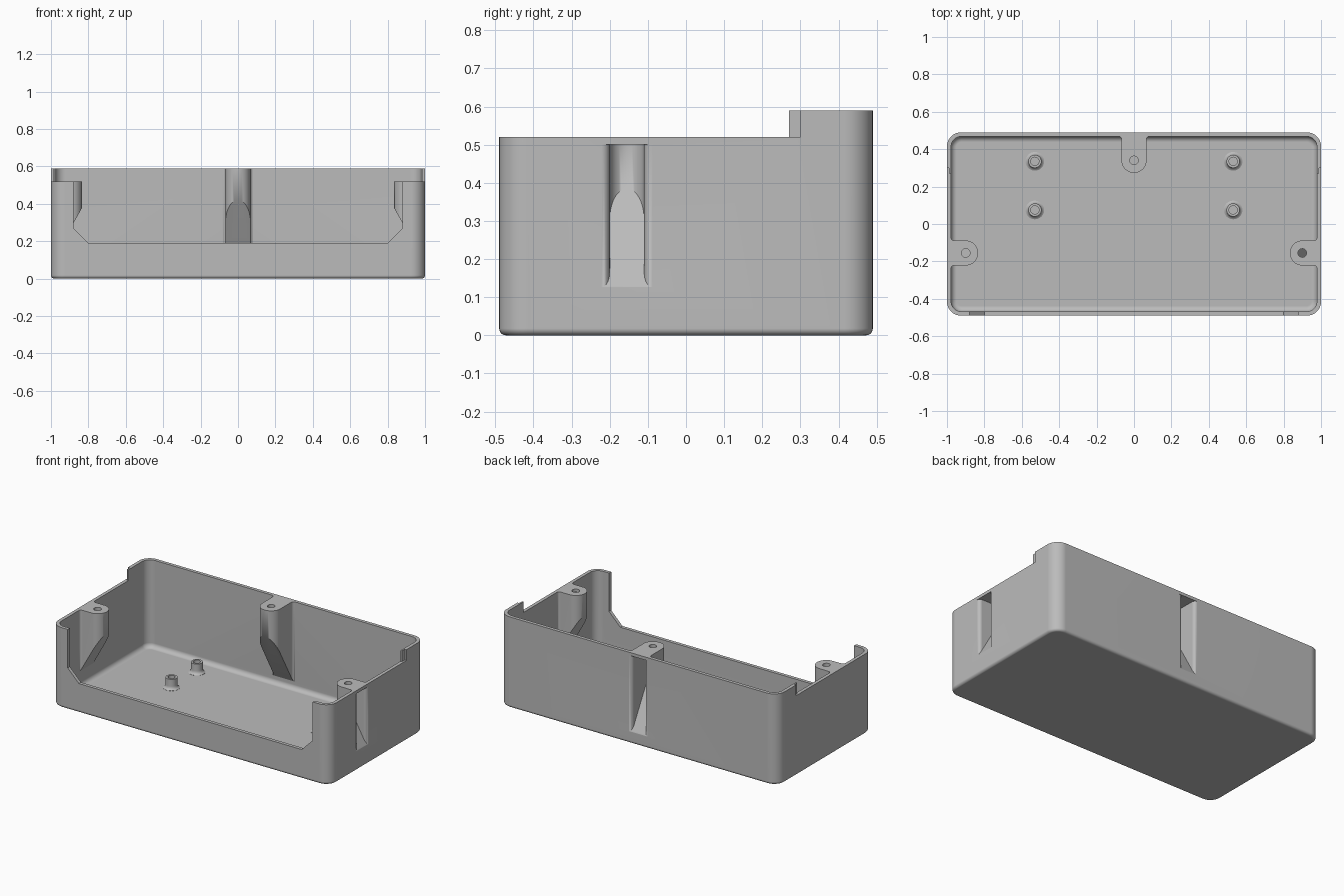
import bpy
import bmesh
from math import sin, cos, pi
from mathutils import Matrix, Vector

cube = bpy.data.objects.get("Cube")
if cube:
    bpy.data.objects.remove(cube, do_unlink=True)

# Main sizes
HX, HY, TOP, RIM = 1.0, 0.49, 0.59, 0.52
WALL, FLOOR, SLOPE = 0.022, 0.022, 0.56

grey = bpy.data.materials.new("plastic_grey")
grey.use_nodes = True
grey.diffuse_color = (0.5, 0.5, 0.5, 1)
grey.node_tree.nodes["Principled BSDF"].inputs["Base Color"].default_value = (0.5, 0.5, 0.5, 1)


def finish(name, bm):
    bmesh.ops.recalc_face_normals(bm, faces=bm.faces)
    mesh = bpy.data.meshes.new(name)
    bm.to_mesh(mesh)
    bm.free()
    mesh.materials.append(grey)
    obj = bpy.data.objects.new(name, mesh)
    bpy.context.collection.objects.link(obj)
    return obj


def loft(rings):
    """Closed solid through rings that have equal point counts."""
    bm = bmesh.new()
    rows = [[bm.verts.new(p) for p in ring] for ring in rings]
    n = len(rows[0])
    for a, b in zip(rows, rows[1:]):
        for i in range(n):
            j = (i + 1) % n
            bm.faces.new((a[i], a[j], b[j], b[i]))
    bm.faces.new(rows[0][::-1])
    bm.faces.new(rows[-1])
    return bm


def prism(plan, z0, z1):
    return loft([[(x, y, z) for x, y in plan] for z in (z0, z1)])


def rounded_rect(hx, hy, r, z, steps=10):
    pts = []
    for k, (sx, sy) in enumerate(((1, 1), (-1, 1), (-1, -1), (1, -1))):
        for i in range(steps + 1):
            a = (k + i / steps) * pi / 2
            pts.append((sx * (hx - r) + r * cos(a), sy * (hy - r) + r * sin(a), z))
    return pts


def tub(hx, hy, r, fillet, z0, z1, steps=6):
    """Rounded box with a filleted bottom edge."""
    rings = []
    for i in range(steps + 1):
        a = i / steps * pi / 2
        inset = fillet * (1 - sin(a))
        rings.append(rounded_rect(hx - inset, hy - inset, r - inset, z0 + fillet * (1 - cos(a))))
    rings.append(rounded_rect(hx, hy, r, z1))
    return loft(rings)


def box(x0, x1, y0, y1, z0, z1):
    return prism([(x0, y0), (x1, y0), (x1, y1), (x0, y1)], z0, z1)


def tongue(r, wall, flare, end, top, tip_z):
    """U-shaped column that flares at the wall and slopes away underneath."""
    side = [(end, r + flare)]
    for i in range(6):
        a = i / 5 * pi / 2
        side.append((wall - flare * sin(a), r + flare * (1 - cos(a))))
    side = side[:1] + [(wall - flare + flare * sin(i / 5 * pi / 2),
                        r + flare * (1 - cos(i / 5 * pi / 2))) for i in range(5, -1, -1)]
    nose = [(-r * sin(a), r * cos(a)) for a in (i * pi / 20 for i in range(1, 20))]
    plan = side + nose + [(u, -v) for u, v in reversed(side)]
    bm = prism(plan, -0.2, top)
    bmesh.ops.bisect_plane(bm, geom=bm.verts[:] + bm.edges[:] + bm.faces[:],
                           plane_co=Vector((-r, 0, tip_z)),
                           plane_no=Vector((1 / SLOPE, 0, 1)), clear_inner=True)
    bmesh.ops.holes_fill(bm, edges=[e for e in bm.edges if e.is_boundary], sides=0)
    return bm


def combine(target, bm, operation):
    tool = finish("helper", bm)
    tool.hide_render = True
    mod = target.modifiers.new("combine", "BOOLEAN")
    mod.operation, mod.solver, mod.object = operation, "EXACT", tool
    bpy.context.view_layer.objects.active = target
    bpy.ops.object.modifier_apply(modifier=mod.name)
    bpy.data.objects.remove(tool, do_unlink=True)


def smooth(obj):
    bpy.ops.object.select_all(action="DESELECT")
    obj.select_set(True)
    bpy.context.view_layer.objects.active = obj
    bpy.ops.object.shade_smooth_by_angle(angle=0.6)
    mod = obj.modifiers.new("flat_normals", "WEIGHTED_NORMAL")
    mod.keep_sharp = True


# Hollow tray
tray = finish("case_tray", tub(HX, HY, 0.075, 0.018, 0, TOP + 0.03))
combine(tray, tub(HX - WALL, HY - WALL, 0.055, 0.03, FLOOR, 1), "DIFFERENCE")

# Screw bosses: centre, heading, distance to outer wall, top, tip height
bosses = [((0.9, -0.155), 0, 0.10, RIM, 0.38),
          ((-0.9, -0.155), pi, 0.10, RIM, 0.38),
          ((0, 0.34), pi / 2, 0.15, TOP, 0.42)]


def place(bm, centre, heading):
    bm.transform(Matrix.Translation((*centre, 0)) @ Matrix.Rotation(heading, 4, "Z"))
    return bm


for centre, heading, reach, top, tip in bosses:
    inner = reach - WALL
    boss = tongue(0.067, inner, 0.015, inner + 0.01, top + 0.02, tip)
    combine(tray, place(boss, centre, heading), "UNION")

# Screwdriver channels behind the bosses, and screw holes
for centre, heading, reach, top, tip in bosses:
    channel = tongue(0.045, reach, 0.022, reach + 0.04, top - 0.02, tip + 0.005)
    combine(tray, place(channel, centre, heading), "DIFFERENCE")
    circle = [(0.023 * cos(i * pi / 12), 0.023 * sin(i * pi / 12)) for i in range(24)]
    combine(tray, place(prism(circle, top - 0.06, top + 0.1), centre, heading), "DIFFERENCE")

# Trim the rim: high at the back, lower around the front, with a small lap
combine(tray, box(-2, 2, -1, 1, TOP, 1), "DIFFERENCE")
combine(tray, box(-2, 2, -1, 0.27, RIM, 1), "DIFFERENCE")
for x0, x1 in ((HX - 0.012, 2), (-2, 0.012 - HX)):
    combine(tray, box(x0, x1, 0.2, 0.3, RIM, 1), "DIFFERENCE")

# Front opening with slanted lower corners
half = [(0.88, 0.7), (0.88, 0.27), (0.80, 0.19)]
outline = half + [(-x, z) for x, z in reversed(half)]
opening = loft([[(x, y, z) for x, z in outline] for y in (-0.6, -0.44)])
combine(tray, opening, "DIFFERENCE")
smooth(tray)

# Hollow standoffs on the floor
section = [(0.05, 0.015), (0.05, 0.023), (0.042, 0.027), (0.037, 0.035), (0.035, 0.045),
           (0.035, 0.09), (0.022, 0.09), (0.022, 0.03)]
for side, sx in (("left", 1), ("right", -1)):
    for row, y in (("back", 0.335), ("front", 0.075)):
        rings = [[(sx * 0.53 + r * cos(i * pi / 16), y + r * sin(i * pi / 16), z)
                  for i in range(32)] for r, z in section]
        smooth(finish(f"standoff_{row}_{side}", loft(rings)))
